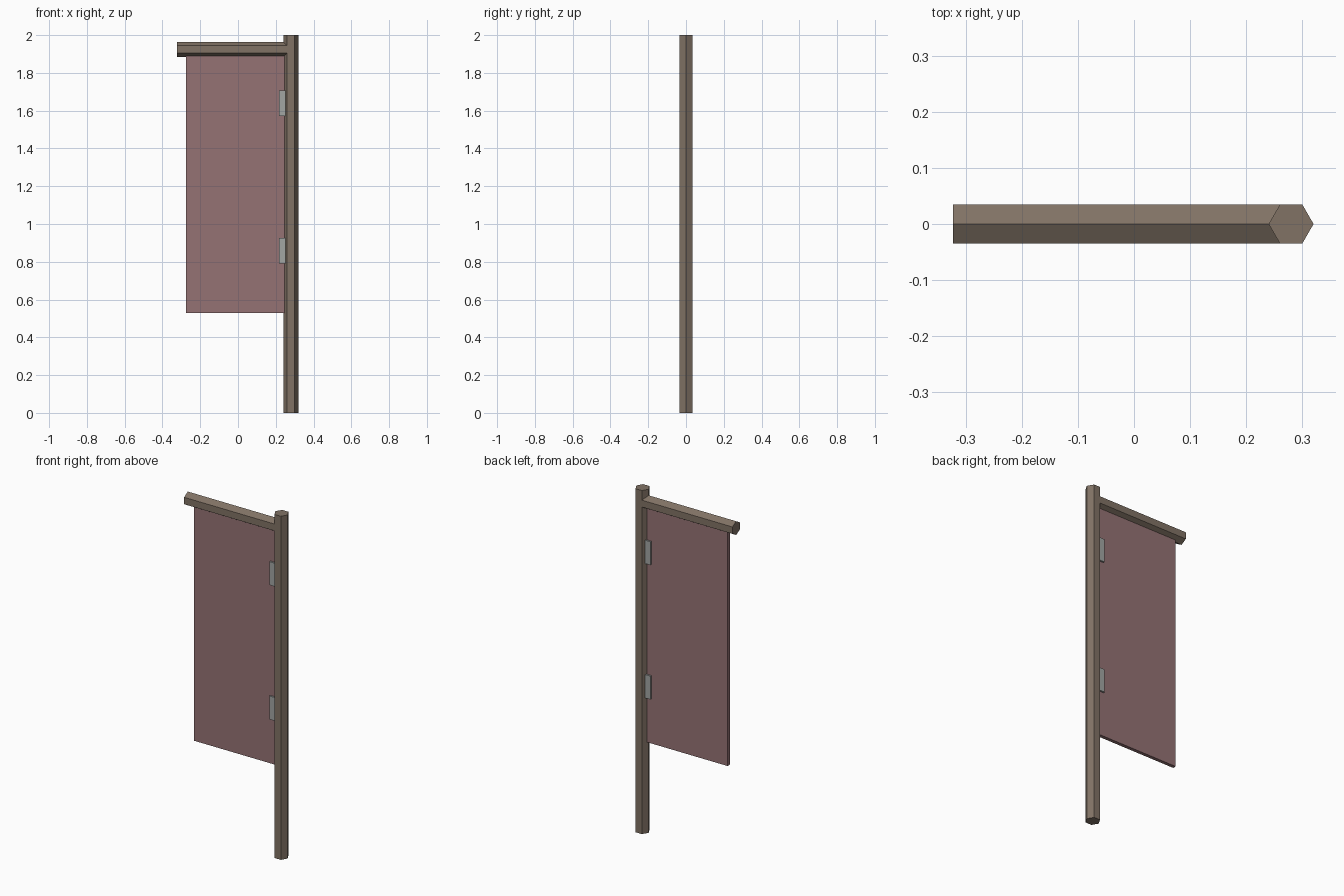
import bpy, math

if "Cube" in bpy.data.objects:
    bpy.data.objects.remove(bpy.data.objects["Cube"])


def material(name, rgb):
    m = bpy.data.materials.new(name)
    m.diffuse_color = (*rgb, 1)
    m.use_nodes = True
    m.node_tree.nodes["Principled BSDF"].inputs["Base Color"].default_value = m.diffuse_color
    return m


wood = material("wood", (0.22, 0.17, 0.13))
cloth = material("cloth", (0.30, 0.17, 0.175))
metal = material("metal", (0.36, 0.38, 0.37))


def finish(name, mat):
    ob = bpy.context.object
    ob.name = name
    ob.data.materials.append(mat)
    bpy.ops.object.transform_apply(location=False, rotation=True, scale=True)
    return ob


def hex_beam(name, length, center, rot):
    bpy.ops.mesh.primitive_cylinder_add(vertices=6, radius=0.04, depth=length,
                                        location=center, rotation=rot)
    return finish(name, wood)


def box(name, x0, x1, thick, z0, z1, mat):
    bpy.ops.mesh.primitive_cube_add(size=1, location=((x0 + x1) / 2, 0, (z0 + z1) / 2))
    bpy.context.object.scale = (x1 - x0, thick, z1 - z0)
    return finish(name, mat)


# Upright hexagonal pole, corners pointing along x
hex_beam("pole", 2.0, (0.28, 0, 1.0), (0, 0, math.radians(30)))

# Hexagonal crossbar, ridge on top, butting into the pole
x0, x1 = -0.323, 0.26
hex_beam("crossbar", x1 - x0, ((x0 + x1) / 2, 0, 1.924), (0, math.radians(90), math.radians(0)))
bar = bpy.context.object
ys = [v.co.y for v in bar.data.vertices]
if max(ys) > 0.038:  # turn so that a corner points up
    bar.rotation_euler.x = math.radians(30)
    bpy.ops.object.transform_apply(location=False, rotation=True, scale=False)

# Hanging banner panel
box("banner", -0.275, 0.25, 0.02, 0.53, 1.90, cloth)

# Metal clasps holding the banner to the pole
for label, z in (("lower", 0.858), ("upper", 1.64)):
    box(label + "_clasp", 0.216, 0.256, 0.04, z - 0.068, z + 0.068, metal)
